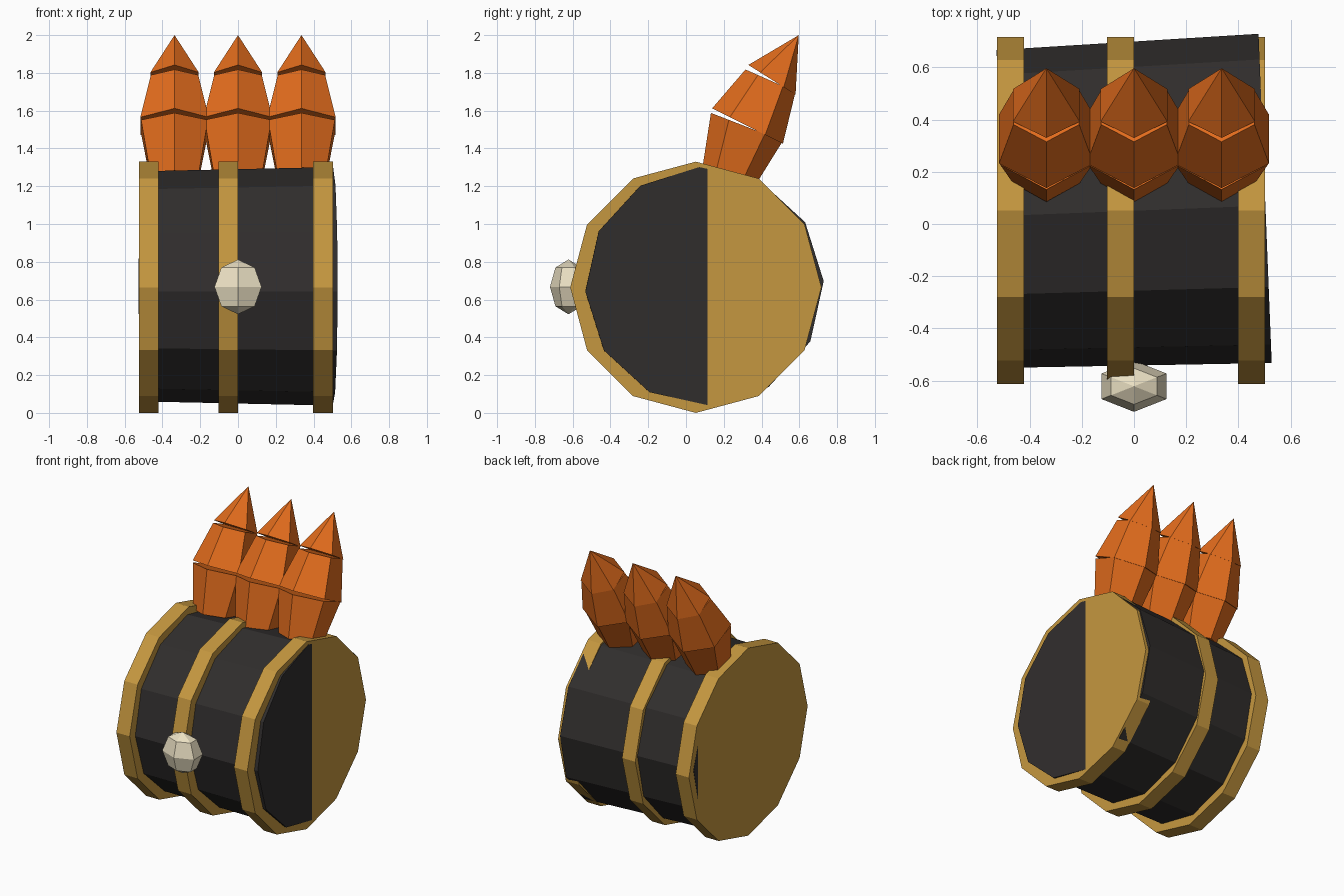
import bpy, bmesh, math
from mathutils import Matrix, Vector

if "Cube" in bpy.data.objects:
    bpy.data.objects.remove(bpy.data.objects["Cube"])


def material(name, rgb):
    m = bpy.data.materials.new(name)
    m.diffuse_color = (*rgb, 1)
    m.use_nodes = True
    m.node_tree.nodes["Principled BSDF"].inputs["Base Color"].default_value = m.diffuse_color
    return m


DARK = material("dark", (0.03, 0.027, 0.026))
GOLD = material("gold", (0.56, 0.31, 0.05))
ORANGE = material("orange", (0.76, 0.15, 0.012))
CREAM = material("cream", (0.82, 0.74, 0.54))


def finish(bm, name, mat):
    bmesh.ops.recalc_face_normals(bm, faces=bm.faces)
    me = bpy.data.meshes.new(name)
    bm.to_mesh(me)
    bm.free()
    me.materials.append(mat)
    ob = bpy.data.objects.new(name, me)
    bpy.context.collection.objects.link(ob)
    return ob


def drum(name, mat, r_left, r_right, width, loc, spin=0.0, yaw=0.0):
    """12-sided solid drum lying along x."""
    bm = bmesh.new()
    m = (Matrix.Translation(loc) @ Matrix.Rotation(yaw, 4, 'Z')
         @ Matrix.Rotation(spin, 4, 'X') @ Matrix.Rotation(math.pi / 2, 4, 'Y'))
    bmesh.ops.create_cone(bm, cap_ends=True, segments=12, radius1=r_left,
                          radius2=r_right, depth=width, matrix=m)
    return finish(bm, name, mat)


# Dark barrel, slightly tapered and twisted inside the hoops
drum("barrel", DARK, 0.61, 0.632, 1.006, (0, 0.078, 0.67), math.radians(2.5), 0.04)

# Gold hoops
for name, x in (("hoop_left", -0.473), ("hoop_middle", -0.052), ("hoop_right", 0.45)):
    drum(name, GOLD, 0.665, 0.665, 0.104, (x, 0.052, 0.665))

# Cream stud on the front
bm = bmesh.new()
bmesh.ops.create_uvsphere(bm, u_segments=6, v_segments=4, radius=1,
                          matrix=Matrix.Translation((0, -0.622, 0.667))
                          @ Matrix.Diagonal((0.144, 0.098, 0.145, 1)))
finish(bm, "stud", CREAM)


def ring(bm, x, front, back):
    """Hexagon spanning two (y, z) points, with corners at front and back."""
    f, b = Vector((x, *front)), Vector((x, *back))
    mid, u = (f + b) / 2, (b - f) / 2
    side = Vector((u.length, 0, 0))
    return [bm.verts.new(mid + u * math.cos(i * math.pi / 3) + side * math.sin(i * math.pi / 3))
            for i in range(6)]


# Orange spikes: two hexagonal segments and a pointed tip (front, back points)
SEGMENTS = [
    (((0.085, 1.285), (0.37, 1.21)), ((0.132, 1.588), (0.513, 1.44))),
    (((0.138, 1.612), (0.513, 1.425)), ((0.315, 1.818), (0.58, 1.70))),
    (((0.33, 1.842), (0.58, 1.685)), None),
]
for name, x in (("spike_left", -0.336), ("spike_middle", 0.0), ("spike_right", 0.336)):
    bm = bmesh.new()
    for low, high in SEGMENTS:
        a = ring(bm, x, *low)
        bm.faces.new(a)
        if high:
            b = ring(bm, x, *high)
            bm.faces.new(b)
        else:
            tip = bm.verts.new((x, 0.597, 2.0))
        for i in range(6):
            j = (i + 1) % 6
            bm.faces.new((a[i], a[j], b[j], b[i]) if high else (a[i], a[j], tip))
    finish(bm, name, ORANGE)
